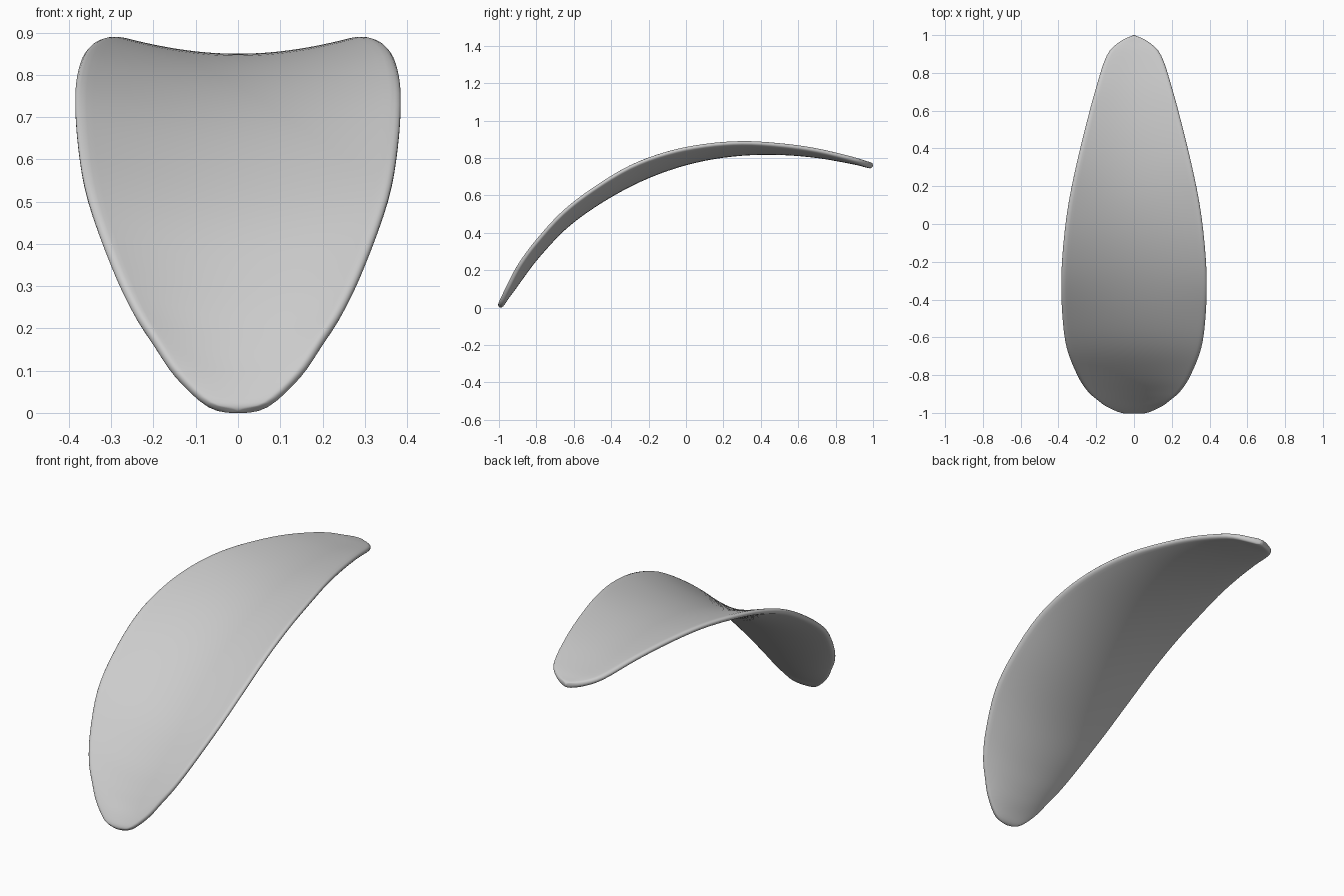
import bpy, bmesh, math

if "Cube" in bpy.data.objects:
    bpy.data.objects.remove(bpy.data.objects["Cube"])

# stations along the petal: y, half width, centre height, rim height
ST = [(-1, .0005, .008, .008), (-.99, .075, .02, .024), (-.96, .15, .065, .095),
      (-.925, .2, .112, .17), (-.88, .25, .175, .25), (-.8, .3, .28, .357),
      (-.66, .355, .43, .51), (-.5, .378, .552, .635), (-.3, .385, .668, .757),
      (-.1, .373, .752, .832), (.1, .348, .806, .872), (.3, .308, .833, .887),
      (.5, .26, .837, .875), (.7, .207, .821, .846), (.89, .145, .788, .799),
      (.965, .075, .770, .773), (1, .0005, .762, .762)]
SUB, COLS, THICK, ROUND = 4, 28, .033, .016


def spline(i, t):
    """Catmull-Rom point between stations i and i+1."""
    n = len(ST) - 1
    quad = zip(ST[max(i-1, 0)], ST[i], ST[i+1], ST[min(i+2, n)])
    return [.5 * (2*b + (c-a)*t + (2*a-5*b+4*c-d)*t*t + (3*b-a-3*c+d)*t**3)
            for a, b, c, d in quad]


rows = [spline(i, k / SUB) for i in range(len(ST) - 1) for k in range(SUB)] + [ST[-1]]
svals = [-math.cos(math.pi * j / COLS) for j in range(COLS + 1)]

# middle surface, cupped across its width
pts, half = [], []
for y, w, c, e in rows:
    w = max(w, .0005)
    for s in svals:
        pts.append((w * s, y, c + (e - c) * s * s))
        d = min((1 - abs(s)) * w, 1 - abs(y))
        q = 1 - max(0, min(1, d / ROUND))
        half.append(THICK / 2 * (1 - .25 * s**4) * math.sqrt(max(0, 1 - q * q)))
N = COLS + 1
faces = [(r*N+j, r*N+j+1, (r+1)*N+j+1, (r+1)*N+j)
         for r in range(len(rows) - 1) for j in range(COLS)]
mid = bpy.data.meshes.new("mid_surface")
mid.from_pydata(pts, [], faces)
mid.update()

# two skins offset along the normals, meeting in a rounded rim
bm = bmesh.new()
for sign in (1, -1):
    vs = [bm.verts.new(v.co + v.normal * h * sign) for v, h in zip(mid.vertices, half)]
    for f in faces:
        bm.faces.new([vs[k] for k in (f if sign > 0 else f[::-1])])
bmesh.ops.remove_doubles(bm, verts=bm.verts, dist=.0012)
bmesh.ops.recalc_face_normals(bm, faces=bm.faces)
low = min(v.co.z for v in bm.verts)
bmesh.ops.translate(bm, verts=bm.verts, vec=(0, 0, -low))
me = bpy.data.meshes.new("petal")
bm.to_mesh(me)
bm.free()
bpy.data.meshes.remove(mid)
petal = bpy.data.objects.new("petal", me)
bpy.context.collection.objects.link(petal)
for p in me.polygons:
    p.use_smooth = True
